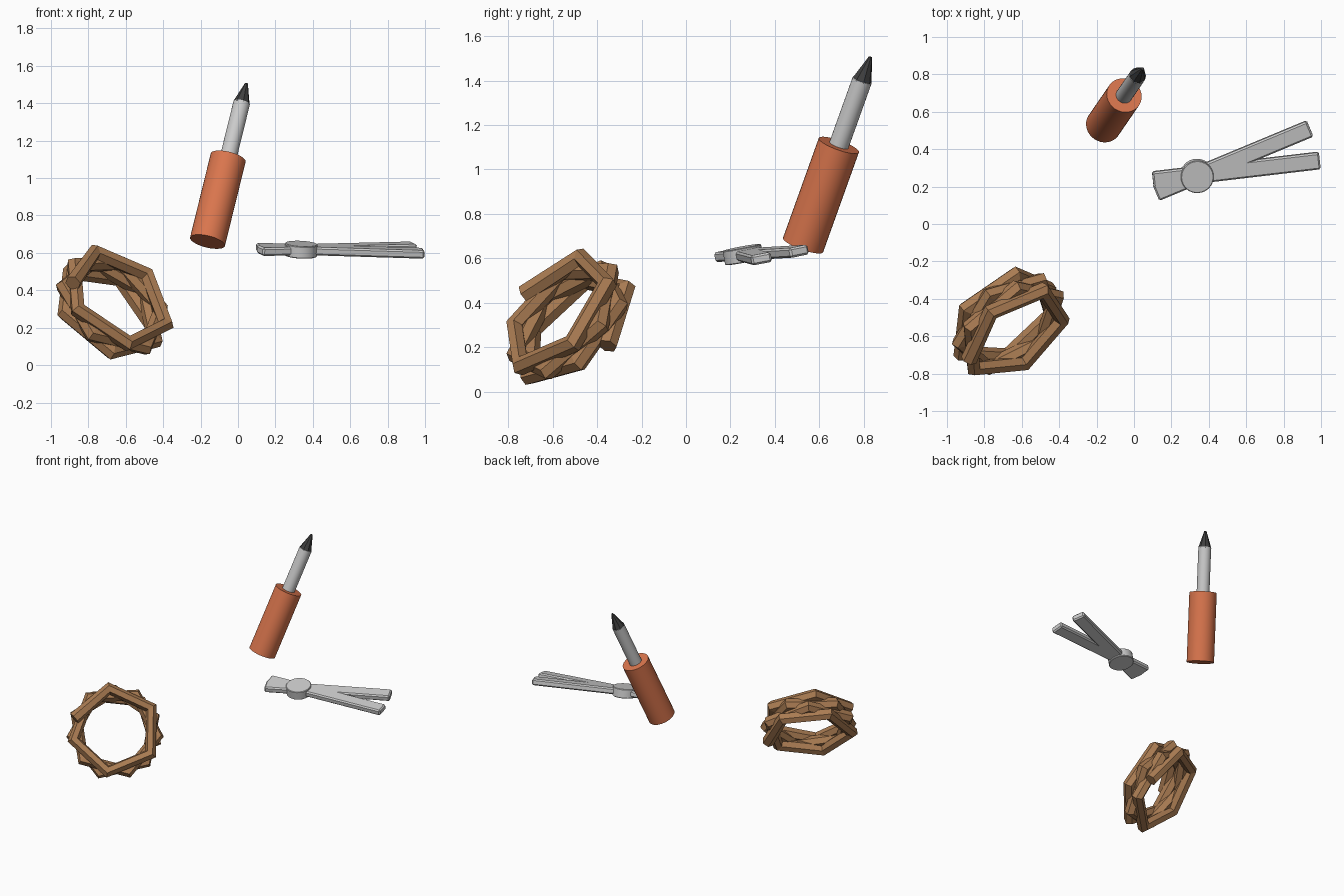
import bpy, bmesh
from math import sin, cos, pi, radians
from mathutils import Vector, Matrix

if "Cube" in bpy.data.objects:
    bpy.data.objects.remove(bpy.data.objects["Cube"])


def paint(ob, name, rgb):
    m = bpy.data.materials.new(name)
    m.diffuse_color = (*rgb, 1)
    m.use_nodes = True
    m.node_tree.nodes["Principled BSDF"].inputs["Base Color"].default_value = m.diffuse_color
    ob.data.materials.append(m)


def finish(name, bm, matrix):
    me = bpy.data.meshes.new(name)
    bm.to_mesh(me)
    bm.free()
    ob = bpy.data.objects.new(name, me)
    bpy.context.collection.objects.link(ob)
    ob.matrix_world = matrix
    return ob


def frame(p, q, up):
    """Matrix centred between p and q: local x runs along pq, local z near up."""
    x = (q - p).normalized()
    y = up.cross(x).normalized()
    z = x.cross(y)
    m = Matrix((x, y, z)).transposed().to_4x4()
    m.translation = (p + q) / 2
    return m


def rod(name, p, q, r1, r2, sides, smooth=True):
    bm = bmesh.new()
    bmesh.ops.create_cone(bm, cap_ends=True, segments=sides, radius1=r1, radius2=r2,
                          depth=(q - p).length)
    if smooth:
        for f in bm.faces:
            f.smooth = len(f.verts) == 4
        for e in bm.edges:
            e.smooth = all(len(f.verts) == 4 for f in e.link_faces)
    m = (q - p).to_track_quat('Z', 'Y').to_matrix().to_4x4()
    m.translation = (p + q) / 2
    return finish(name, bm, m)


def bevel(ob, width):
    b = ob.modifiers.new("bevel", 'BEVEL')
    b.width, b.segments = width, 1
    b.limit_method = 'ANGLE'


# Hand tool: handle, shaft, pointed tip on one slanted axis
base = Vector((-0.163, 0.527, 0.66))
axis = (Vector((0.045, 0.83, 1.505)) - base).normalized()
at = lambda t: base + axis * t
paint(rod("handle", at(0), at(0.49), 0.096, 0.096, 32), "orange", (0.70, 0.18, 0.075))
rod("shaft", at(0.48), at(0.81), 0.045, 0.045, 24)
paint(rod("tip", at(0.805), at(0.923), 0.046, 0.008, 8, False), "dark", (0.05, 0.05, 0.05))

# Crossed-arm pliers lying in a slightly tilted plane
pivot = Vector((0.337, 0.257, 0.617))
up = Vector((0.0525, -0.184, 1)).normalized()


def on_plane(x, y):
    return Vector((x, y, pivot.z - 0.0525 * (x - pivot.x) + 0.184 * (y - pivot.y)))


arms = [("arm_a", (0.117, 0.168), (0.941, 0.511)), ("arm_b", (0.101, 0.235), (0.993, 0.34))]
for name, a, b in arms:
    p, q = on_plane(*a), on_plane(*b)
    bm = bmesh.new()
    bmesh.ops.create_cube(bm, size=1)
    bmesh.ops.scale(bm, vec=((q - p).length, 0.092, 0.045), verts=bm.verts)
    bevel(finish(name, bm, frame(p, q, up)), 0.009)
bevel(rod("pivot", pivot - up * 0.033, pivot + up * 0.033, 0.088, 0.088, 32), 0.004)

# Rope coil: coarse helix of 3.5 turns
centre = Vector((-0.667, -0.54, 0.322))
a = Vector((0.49, -0.64, 0.59)).normalized()
u = Vector((-0.253, -0.24, 0.13))
u = (u - a * u.dot(a)).normalized()
v = u.cross(a)
steps, turns, radius, height = 19, 3.5, 0.297, 0.165
cu = bpy.data.curves.new("rope_coil", 'CURVE')
cu.dimensions = '3D'
cu.bevel_depth = 0.044
cu.bevel_resolution = 1
cu.use_fill_caps = True
sp = cu.splines.new('POLY')
sp.points.add(steps)
sp.use_smooth = False
for i, pt in enumerate(sp.points):
    t = i / steps
    ang = radians(3) + 2 * pi * turns * t
    co = centre + (u * cos(ang) + v * sin(ang)) * radius + a * height * (0.5 - t)
    pt.co = (*co, 1)
coil = bpy.data.objects.new("rope_coil", cu)
bpy.context.collection.objects.link(coil)
paint(coil, "rope_brown", (0.40, 0.20, 0.085))
